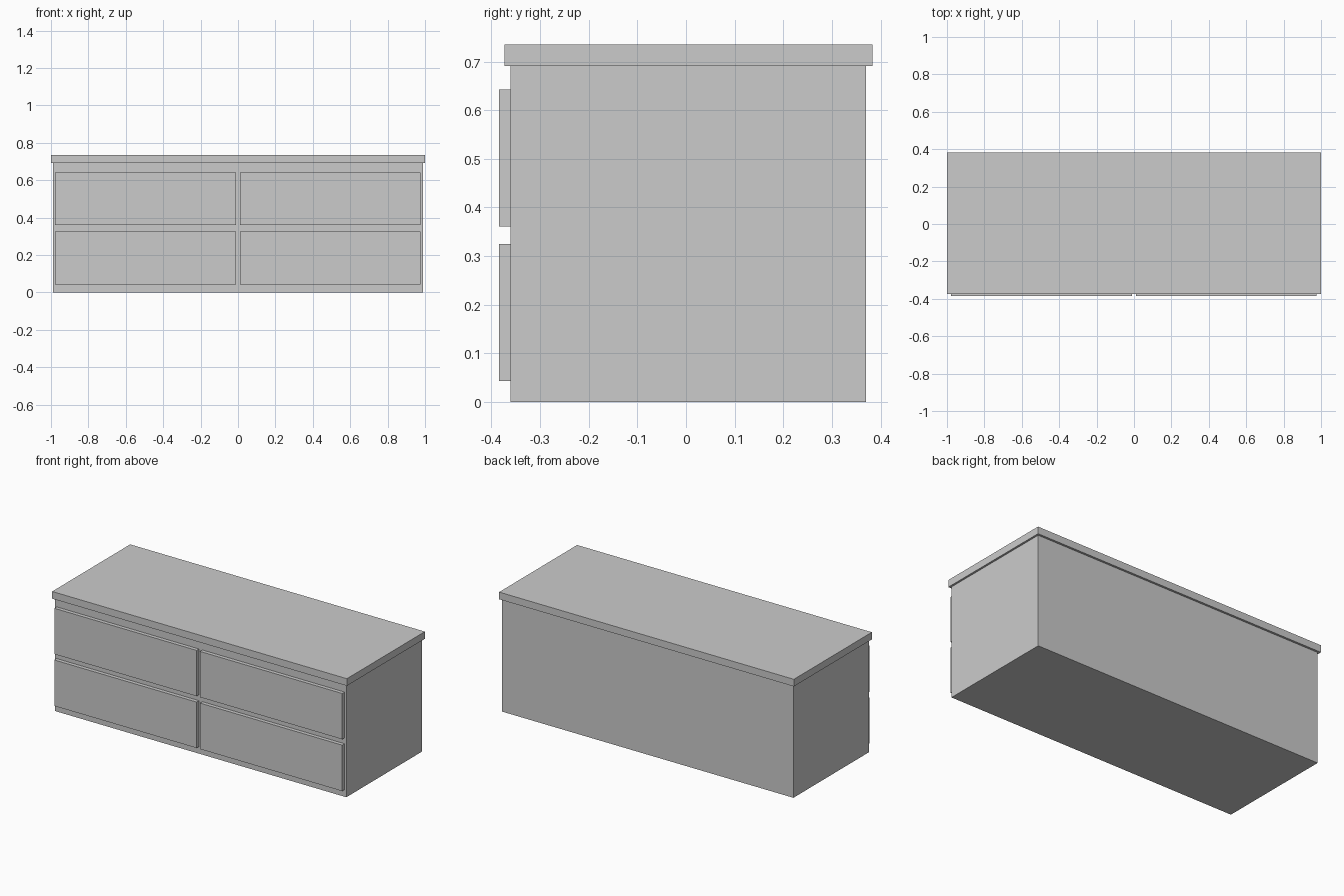
import bpy

if "Cube" in bpy.data.objects:
    bpy.data.objects.remove(bpy.data.objects["Cube"])


def box(name, x, y, z):
    """Box from (min, max) extents on each axis."""
    bpy.ops.mesh.primitive_cube_add(size=1, location=[sum(a) / 2 for a in (x, y, z)])
    ob = bpy.context.object
    ob.name = name
    ob.scale = [a[1] - a[0] for a in (x, y, z)]
    bpy.ops.object.transform_apply(location=False, rotation=False, scale=True)
    return ob


# Carcass and overhanging top
FRONT = -0.361
box("cabinet_body", (-0.988, 0.988), (FRONT, 0.370), (0, 0.691))
box("top_board", (-1, 1), (-0.373, 0.383), (0.691, 0.735))

# Four drawer fronts, two columns by two rows
for row, z in (("lower", (0.043, 0.325)), ("upper", (0.361, 0.642))):
    for side, x in (("left", (-0.978, -0.012)), ("right", (0.011, 0.976))):
        box(f"drawer_front_{row}_{side}", x, (-0.384, FRONT), z)
